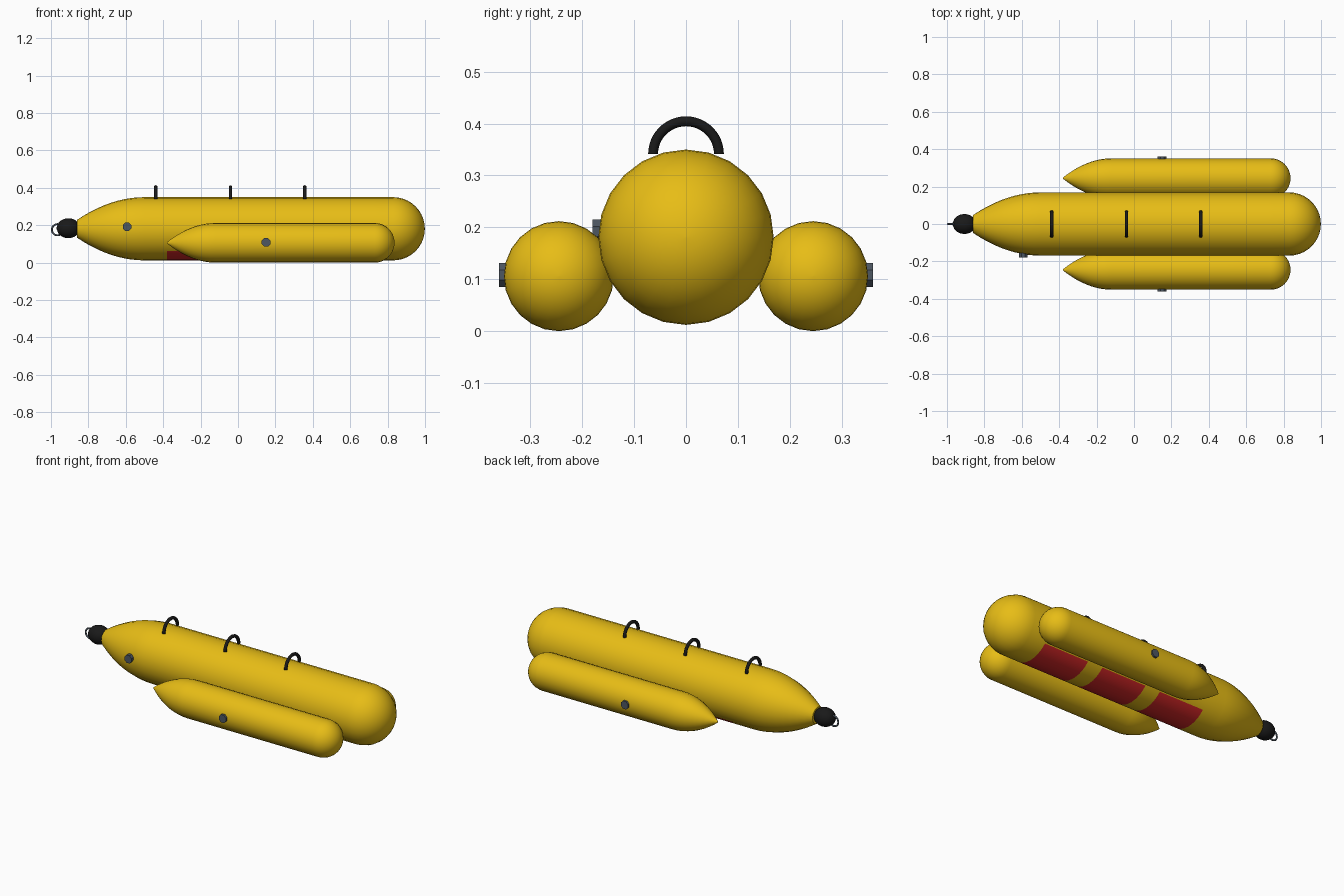
import bpy, bmesh
from math import sin, cos, pi, sqrt
from mathutils import Matrix

cube = bpy.data.objects.get("Cube")
if cube:
    bpy.data.objects.remove(cube)


def material(name, rgb):
    m = bpy.data.materials.new(name)
    m.use_nodes = True
    m.diffuse_color = (*rgb, 1)
    m.node_tree.nodes["Principled BSDF"].inputs["Base Color"].default_value = (*rgb, 1)
    return m


YELLOW = material("yellow vinyl", (0.82, 0.52, 0.008))
RED = material("red patch", (0.65, 0.02, 0.02))
BLACK = material("black rubber", (0.01, 0.01, 0.01))
GREY = material("slate grey", (0.075, 0.095, 0.12))


def finish(bm, name, mats, loc, angle=40):
    bmesh.ops.recalc_face_normals(bm, faces=bm.faces)
    mesh = bpy.data.meshes.new(name)
    bm.to_mesh(mesh)
    bm.free()
    ob = bpy.data.objects.new(name, mesh)
    bpy.context.collection.objects.link(ob)
    ob.location = loc
    for m in mats:
        mesh.materials.append(m)
    bpy.ops.object.select_all(action="DESELECT")
    ob.select_set(True)
    bpy.context.view_layer.objects.active = ob
    bpy.ops.object.shade_smooth_by_angle(angle=angle * pi / 180)
    return ob


def lathe_x(profile, sides=24):
    """Turn (x, radius) points around the x axis; angle zero points down."""
    bm = bmesh.new()
    rings = []
    for x, r in profile:
        rings.append([bm.verts.new((x, r * sin(2 * pi * i / sides), -r * cos(2 * pi * i / sides)))
                      for i in range(sides)])
    for a, b in zip(rings, rings[1:]):
        for i in range(sides):
            j = (i + 1) % sides
            bm.faces.new((a[i], a[j], b[j], b[i]))
    bm.faces.new(rings[0])
    bm.faces.new(rings[-1])
    return bm


def tube_profile(x0, r0, x1, x2, r, stops=(), steps=10):
    """Pointed nose, straight body and round tail."""
    pts = []
    for i in range(steps + 1):
        t = i / steps
        pts.append((x0 + (x1 - x0) * t, r0 + (r - r0) * (1 - (1 - t) ** 2)))
    pts += [(x, r) for x in stops]
    for i in range(steps + 1):
        a = pi / 2 * min(i / steps, 0.995)
        pts.append((x2 + r * sin(a), r * cos(a)))
    return pts


def bent_rod(name, mat, loc, major, minor, arc, plane, steps=24, sides=10):
    """Round rod bent along a full or partial circle."""
    bm = bmesh.new()
    closed = arc > 6
    rings = []
    for i in range(steps if closed else steps + 1):
        t = arc * i / steps
        ring = []
        for k in range(sides):
            p = 2 * pi * k / sides
            d = major + minor * cos(p)
            u, v, w = d * cos(t), d * sin(t), minor * sin(p)
            ring.append(bm.verts.new((u, w, v) if plane == "xz" else (w, u, v)))
        rings.append(ring)
    pairs = list(zip(rings, rings[1:]))
    if closed:
        pairs.append((rings[-1], rings[0]))
    else:
        bm.faces.new(rings[0])
        bm.faces.new(rings[-1])
    for a, b in pairs:
        for k in range(sides):
            j = (k + 1) % sides
            bm.faces.new((a[k], a[j], b[j], b[k]))
    return finish(bm, name, [mat], loc, 60)


def valve(name, x, y, z):
    bm = bmesh.new()
    bmesh.ops.create_cone(bm, cap_ends=True, segments=8, radius1=0.025, radius2=0.025, depth=0.036,
                          matrix=Matrix.Rotation(pi / 2, 4, "X") @ Matrix.Rotation(pi / 8, 4, "Z"))
    return finish(bm, name, [GREY], (x, y, z))


# Main hull with three red patches underneath
HULL_Z, HULL_R = 0.181, 0.169
patches = [(s, s + 0.3) for s in (-0.38, 0.02, 0.42)]
stops = [x for p in patches for x in p]
bm = lathe_x(tube_profile(-0.86, 0.048, -0.5, 0.83, HULL_R, stops))
for f in bm.faces:
    c = f.calc_center_median()
    if c.z < -HULL_R * 0.7 and any(a < c.x < b for a, b in patches):
        f.material_index = 1
finish(bm, "main_hull", [YELLOW, RED], (0, 0, HULL_Z))

# Side floats and their valves
for side, label in ((-1, "right"), (1, "left")):
    bm = lathe_x(tube_profile(-0.38, 0.003, -0.12, 0.731, 0.106))
    finish(bm, label + "_float", [YELLOW], (0, side * 0.245, 0.106))
    valve(label + "_float_valve", 0.15, side * 0.342, 0.108)

# Hull valve
valve("hull_valve", -0.593, -0.162, 0.192)

# Rounded nose cap and tow ring
CAP_X, CAP_L, CAP_R = -0.907, 0.063, 0.053
cap = []
for i in range(13):
    u = -0.995 + i * 0.148
    cap.append((CAP_X + CAP_L * u, CAP_R * sqrt(1 - u * u)))
finish(lathe_x(cap), "nose_cap", [BLACK], (0, 0, 0.184), 60)
bent_rod("tow_ring", GREY, (-0.965, 0, 0.176), 0.03, 0.005, 2 * pi, "xz")

# Grab handles
for n, x in enumerate((-0.44, -0.04, 0.357)):
    bent_rod("grab_handle_%d" % (n + 1), BLACK, (x, 0, 0.341), 0.0635, 0.0095, pi, "yz")
